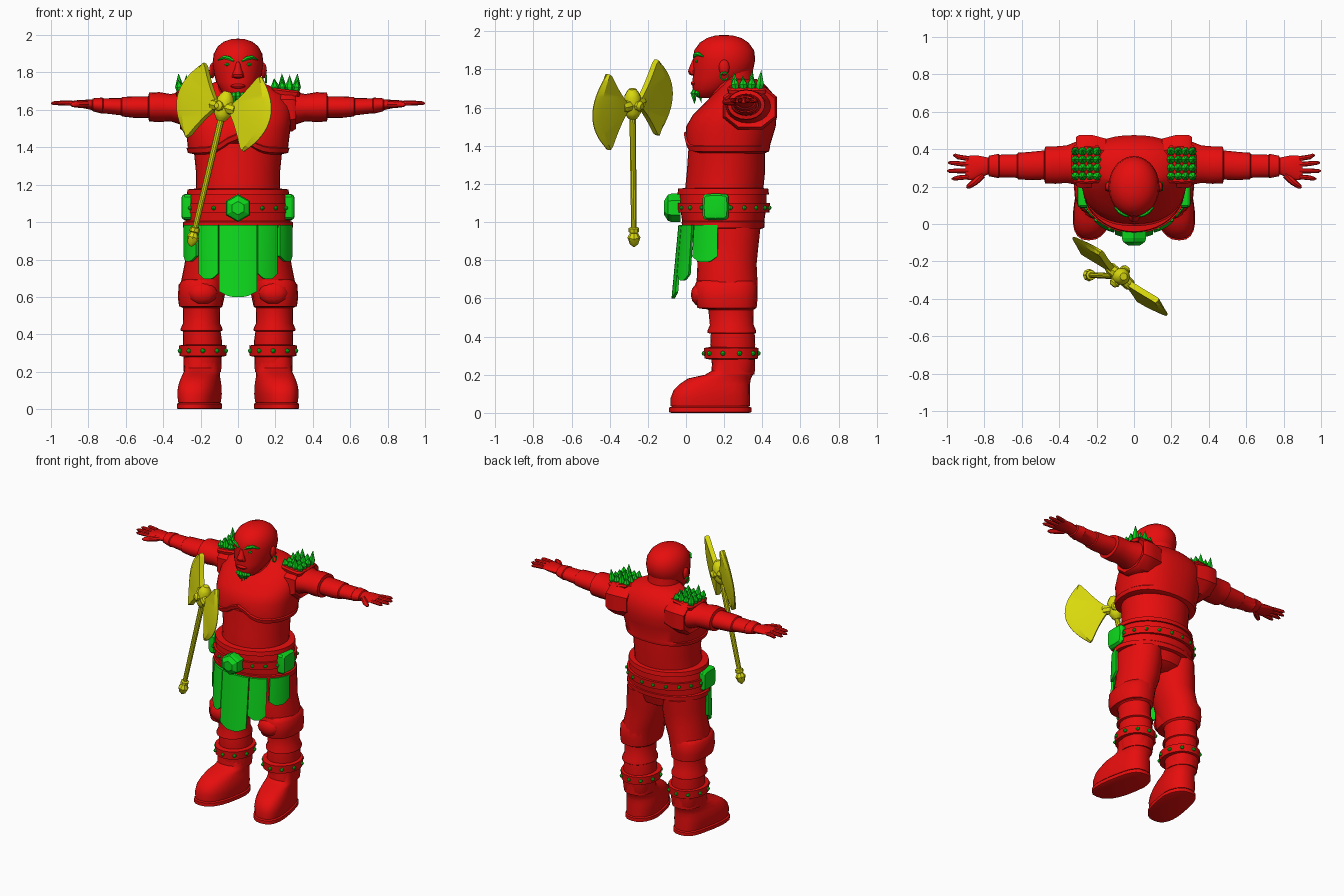
import bpy, bmesh, math, random
from mathutils import Vector as V

random.seed(4)
X, Y, Z = V((1, 0, 0)), V((0, 1, 0)), V((0, 0, 1))


def material(name, rgb):
    m = bpy.data.materials.new(name)
    m.diffuse_color = (*rgb, 1)
    return m


RED = material("red", (0.8, 0.004, 0.004))
GREEN = material("green", (0.004, 0.7, 0.012))
GOLD = material("yellow", (0.7, 0.7, 0.004))


def ring(c, u, v, ru, rv, n=24, p=2.0, phase=0.0):
    """Superellipse of n points around c in the plane u, v."""
    out = []
    for i in range(n):
        a = 2 * math.pi * i / n + phase
        cu, sv = math.cos(a), math.sin(a)
        cu = math.copysign(abs(cu) ** (2 / p), cu)
        sv = math.copysign(abs(sv) ** (2 / p), sv)
        out.append(V(c) + u * (cu * ru) + v * (sv * rv))
    return out


def skin(rings):
    """Join rings of equal length and cap both ends."""
    n = len(rings[0])
    faces = [(r * n + i, r * n + (i + 1) % n, (r + 1) * n + (i + 1) % n, (r + 1) * n + i)
             for r in range(len(rings) - 1) for i in range(n)]
    faces += [tuple(range(n)), tuple(range((len(rings) - 1) * n, len(rings) * n))]
    return [v for r in rings for v in r], faces


def merge(parts):
    verts, faces = [], []
    for v, f in parts:
        o = len(verts)
        verts += v
        faces += [tuple(i + o for i in q) for q in f]
    return verts, faces


def stack(rows, n=24, p=2.0):
    """Vertical loft from rows of z, cx, cy, rx, ry."""
    return skin([ring((x, y, z), X, Y, rx, ry, n, p) for z, x, y, rx, ry in rows])


def tube(pts, radii, n=8, phase=0.0):
    pts = [V(q) for q in pts]
    d = (pts[-1] - pts[0]).normalized()
    u = d.cross(Z if abs(d.z) < 0.9 else Y).normalized()
    return skin([ring(c, u, d.cross(u), r, r, n, 2, phase) for c, r in zip(pts, radii)])


def ball(c, rx, ry, rz, n=12, m=6):
    rows = [math.pi * (k / m - 0.5) for k in range(m + 1)]
    return stack([(c[2] + rz * math.sin(a), c[0], c[1], rx * max(0, math.cos(a)),
                   ry * max(0, math.cos(a))) for a in rows], n)


def add(name, geo, mat, mirror=False, angle=35):
    me = bpy.data.meshes.new(name)
    me.from_pydata([tuple(v) for v in geo[0]], [], geo[1])
    bm = bmesh.new()
    bm.from_mesh(me)
    bmesh.ops.remove_doubles(bm, verts=bm.verts, dist=1e-5)
    bmesh.ops.recalc_face_normals(bm, faces=bm.faces)
    for f in bm.faces:
        f.smooth = True
    bm.to_mesh(me)
    bm.free()
    me.set_sharp_from_angle(angle=math.radians(angle))
    me.materials.append(mat)
    ob = bpy.data.objects.new(name, me)
    bpy.context.collection.objects.link(ob)
    if mirror:
        ob.modifiers.new("mirror", "MIRROR").use_clip = False
    return ob


# Torso: abdomen, chest armour with an arched lower front edge, hips
add("abdomen", stack([(1.0, 0, .195, .23, .2), (1.17, 0, .2, .225, .205), (1.27, 0, .21, .225, .205),
                      (1.42, 0, .215, .24, .2)], 32), RED)
chest = stack([(1.36, 0, .215, .22, .195), (1.37, 0, .215, .268, .22), (1.395, 0, .215, .275, .226),
               (1.40, 0, .22, .268, .22), (1.5, 0, .235, .28, .235), (1.56, 0, .255, .285, .22),
               (1.62, 0, .285, .285, .19), (1.68, 0, .3, .255, .15), (1.72, 0, .3, .19, .115),
               (1.75, 0, .28, .12, .09)], 40, 2.3)
for v in chest[0]:
    if v.z < 1.41 and v.y < .2:
        v.z += .075 * math.exp(-(v.x / .09) ** 2)
add("chest_armour", chest, RED)
add("hips", stack([(.87, 0, .22, .06, .1), (.9, 0, .21, .2, .16), (1.0, 0, .2, .26, .2)]), RED)

# Wide belt with rims and a middle strap
belt = [(.965, .26, .2), (.97, .293, .215), (1.0, .293, .218), (1.005, .28, .215), (1.05, .276, .222),
        (1.05, .286, .242), (1.1, .284, .245), (1.1, .27, .228), (1.145, .262, .228),
        (1.145, .274, .24), (1.175, .27, .236), (1.18, .22, .19)]
add("belt", stack([(z, 0, .195, rx, ry) for z, rx, ry in belt], 40), RED)
studs = []
for k in range(20):
    a = 2 * math.pi * (k + .5) / 20
    studs.append(ball((.286 * math.cos(a), .195 + .244 * math.sin(a), 1.075), .012, .012, .012, 8, 4))
add("belt_studs", merge(studs), GREEN)
add("belt_buckle", tube([(0, -.03, 1.075), (0, -.075, 1.075), (0, -.095, 1.075), (0, -.115, 1.075)],
                        [.075, .075, .068, .036], 6, math.pi / 6), GREEN, angle=15)
add("belt_pouch", skin([ring((x, .155, 1.08), Y, Z, r, r, 12, 6)
                        for x, r in [(.25, .07), (.285, .07), (.3, .06), (.303, .04)]]), GREEN, True, 25)


# Hanging skirt panels wrapped round the belt
def panel(name, a0, a1, low, mirror):
    rings = []
    for i in range(9):
        t = i / 8
        a = math.radians(a0 + (a1 - a0) * t)
        bottom = low + .05 * max(0, abs(2 * t - 1) - .4)
        out, inn = [], []
        for k in range(5):
            z = .985 + (bottom - .985) * k / 4
            f = 1 + .42 * (.985 - z)
            for lst, e in ((out, .008), (inn, -.008)):
                lst.append(V(((.285 + e) * math.sin(a), .19 - (.222 * f + e) * math.cos(a), z)))
        rings.append(out + inn[::-1])
    add(name, skin(rings), GREEN, mirror)


panel("skirt_front", -20.5, 20.5, .6, False)
panel("skirt_side", 21.5, 46, .695, True)
panel("skirt_outer", 50, 84, .79, True)

# Legs, knee guards, ankle bands
add("leg", stack([(.97, .135, .205, .135, .185), (.88, .14, .215, .138, .165), (.78, .15, .215, .135, .155),
                  (.68, .18, .215, .125, .16), (.55, .195, .23, .112, .14), (.54, .195, .235, .1, .118),
                  (.46, .195, .24, .098, .115), (.43, .195, .24, .112, .128), (.42, .195, .24, .112, .128),
                  (.415, .193, .245, .1, .115), (.36, .19, .245, .105, .118), (.2, .19, .25, .1, .11)]), RED, True)
add("knee_guard", stack([(.545, .2, .22, .1, .13), (.55, .2, .215, .115, .155), (.6, .2, .21, .122, .165),
                         (.665, .195, .21, .122, .165), (.69, .185, .21, .115, .155), (.7, .18, .21, .1, .13)],
                        20, 2.4), RED, True)
add("knee_cap", ball((.19, .075, .62), .08, .05, .062), RED, True)
add("ankle_band", stack([(.28, .188, .24, .1, .115), (.285, .188, .237, .125, .14), (.34, .188, .237, .128, .143),
                         (.345, .188, .24, .1, .115)]), RED, True)
add("ankle_studs", merge([ball((.188 + .128 * math.cos(a), .237 + .142 * math.sin(a), .312), .013, .013, .013, 8, 4)
                          for a in [math.pi * (k + .5) / 5 for k in range(10)]]), GREEN, True)

# Boots, turned slightly outwards
boot = stack([(.035, .19, .128, .105, .208), (.08, .19, .128, .11, .208), (.12, .19, .135, .108, .2),
              (.15, .19, .15, .102, .185), (.18, .19, .175, .095, .165), (.2, .19, .225, .095, .125),
              (.22, .19, .245, .097, .112), (.28, .19, .25, .1, .112)], 24, 2.5)
sole = stack([(0, .19, .127, .105, .205), (.004, .19, .127, .112, .215), (.028, .19, .127, .112, .215),
              (.035, .19, .127, .1, .2)], 24, 2.5)
for v in boot[0] + sole[0]:
    v.x += .17 * max(0, .22 - v.y)
add("boot", boot, RED, True)
add("boot_sole", sole, RED, True)

# Arms, shoulder armour, hands
arm = [(.26, .33, 1.605, .13, .1), (.36, .32, 1.612, .1, .073), (.42, .315, 1.615, .1, .08),
       (.475, .315, 1.615, .098, .077), (.48, .315, 1.615, .078, .058), (.56, .31, 1.615, .075, .057),
       (.62, .31, 1.617, .071, .052), (.625, .31, 1.617, .063, .046), (.72, .31, 1.622, .06, .04),
       (.725, .31, 1.623, .065, .043), (.775, .31, 1.627, .055, .035), (.78, .31, 1.627, .045, .028),
       (.83, .305, 1.632, .06, .022), (.87, .3, 1.635, .066, .016), (.9, .3, 1.635, .062, .01)]
add("arm", skin([ring((x, y, z), Y, Z, a, b, 20) for x, y, z, a, b in arm]), RED, True)
add("shoulder_guard", skin([ring((x, .335, 1.602), Y, Z, a, b, 8, 2.3, math.pi / 8) for x, a, b in
                            [(.15, .13, .11), (.22, .15, .125), (.29, .152, .125), (.31, .14, .11),
                             (.3, .12, .09)]]), RED, True)
fingers = [tube([(.885, y0, 1.636), (.94, (y0 + y1) / 2, 1.637), (t - .012, y1, 1.636), (t, y1, 1.635)],
                [.013, .013, .01, .003]) for y0, y1, t in
           [(.35, .367, .968), (.318, .328, .995), (.284, .284, 1.0), (.252, .242, .975)]]
fingers.append(tube([(.81, .265, 1.63), (.85, .225, 1.63), (.885, .2, 1.628), (.895, .194, 1.627)],
                    [.02, .019, .013, .004]))
add("fingers", merge(fingers), RED, True)

# Shoulder plates carrying crystal spikes
plate = stack([(.0, .255, .32, .075, .1), (.02, .255, .32, .08, .105), (.03, .255, .32, .07, .095)], 12, 6)
for v in plate[0]:
    v.z += 1.68 - .12 * (v.x - .255)
add("shoulder_plate", plate, RED, True)
spikes = []
for i in range(4):
    for j in range(4):
        x, y = .203 + .035 * i, .262 + .04 * j
        top = 1.765 + random.uniform(-.015, .035)
        lean = V((x - .255, y - .32, 0)) * .2
        spikes.append(tube([V((x, y, 1.69)), V((x, y, 1.725)) + lean * .5, V((x, y, top)) + lean],
                           [.017, .023, 0], 6))
add("shoulder_spikes", merge(spikes), GREEN, True, 20)

# Head and face
add("neck", stack([(1.6, 0, .25, .14, .13), (1.7, 0, .24, .115, .12), (1.8, 0, .24, .105, .11)]), RED)
add("head", stack([(1.65, 0, .11, .025, .04), (1.66, 0, .12, .055, .07), (1.7, 0, .14, .09, .105),
                   (1.75, 0, .175, .117, .14), (1.8, 0, .195, .13, .157), (1.85, 0, .2, .136, .163),
                   (1.9, 0, .2, .13, .157), (1.94, 0, .2, .108, .128), (1.965, 0, .2, .076, .09),
                   (1.978, 0, .2, .038, .045), (1.981, 0, .2, 0, 0)], 28), RED, angle=50)
add("nose", stack([(1.768, 0, .045, .012, .015), (1.775, 0, .04, .032, .025), (1.79, 0, .035, .03, .026),
                   (1.82, 0, .04, .018, .02), (1.86, 0, .05, .012, .012)], 10), RED)
add("lips", ball((0, .043, 1.727), .04, .018, .014), RED)
add("ear", ball((.138, .2, 1.81), .016, .028, .042), RED, True)
add("eye", ball((.055, .056, 1.843), .018, .009, .009, 10, 4), GREEN, True)
brow = [(.022, .042, 1.862), (.045, .047, 1.876), (.075, .063, 1.882), (.105, .09, 1.868)]
add("eyebrow", tube(brow, [.006, .011, .011, .004], 6), GREEN, True)
hoop = [ring((.15, .2 + .02 * math.cos(a), 1.765 + .02 * math.sin(a)), X,
             V((0, math.cos(a), math.sin(a))), .005, .005, 6)
        for a in [2 * math.pi * k / 12 for k in range(13)]]
add("earring", skin(hoop), GREEN, True)
beard = [tube([(x, y, 1.70 - .2 * abs(x)), (x * 1.15, y - .008, 1.675), (x * .9, y, low)], [.009, .016, 0], 6)
         for x, y, low in [(0, .045, 1.615), (.02, .05, 1.63), (-.02, .05, 1.63), (.036, .066, 1.65),
                           (-.036, .066, 1.65), (.012, .08, 1.625), (-.012, .08, 1.625)]]
add("goatee", merge(beard), GREEN)

# Double-bladed axe: H runs up the shaft, U across the blades
C, H = V((-.075, -.28, 1.615)), V((.232, -.01, .973)).normalized()
U = V((.767, -.615, 0))
U = (U - H * U.dot(H)).normalized()
N = U.cross(H)


def at(h, u=0.0):
    return C + H * h + U * u


blades = []
for s in (-1, 1):
    rings = []
    for i in range(17):
        t = i / 8 - 1
        inner = (.04 + .145 * t * t, .05 * t + .14 * t ** 3)
        outer = (.205 + .125 * (1 - t * t), .205 * t)
        mid = [a + (b - a) * .82 for a, b in zip(inner, outer)]
        half = [(inner, .016), (mid, .016), (outer, .002)]
        rings.append([at(q[1], s * q[0]) + N * w for q, w in half] +
                     [at(q[1], s * q[0]) - N * w for q, w in half[::-1]])
    blades.append(skin(rings))
add("axe_blades", merge(blades), GOLD, angle=20)
add("axe_hub", merge([tube([at(-.075), at(-.06), at(-.04), at(.045), at(.065), at(.085)],
                           [.022, .034, .045, .045, .034, .02], 10),
                      tube([at(0, -.085), at(0, -.07), at(0, .07), at(0, .085)], [.024, .032, .032, .024]),
                      tube([C - N * .065, C - N * .05, C + N * .05, C + N * .065], [.015, .028, .028, .015])]),
    GOLD)
add("axe_shaft", tube([at(-.7), at(-.03)], [.015, .018], 10), GOLD)
add("axe_pommel", tube([at(-.765), at(-.75), at(-.715), at(-.69), at(-.685), at(-.665), at(-.66)],
                       [.006, .022, .034, .02, .027, .027, .016], 8), GOLD)
